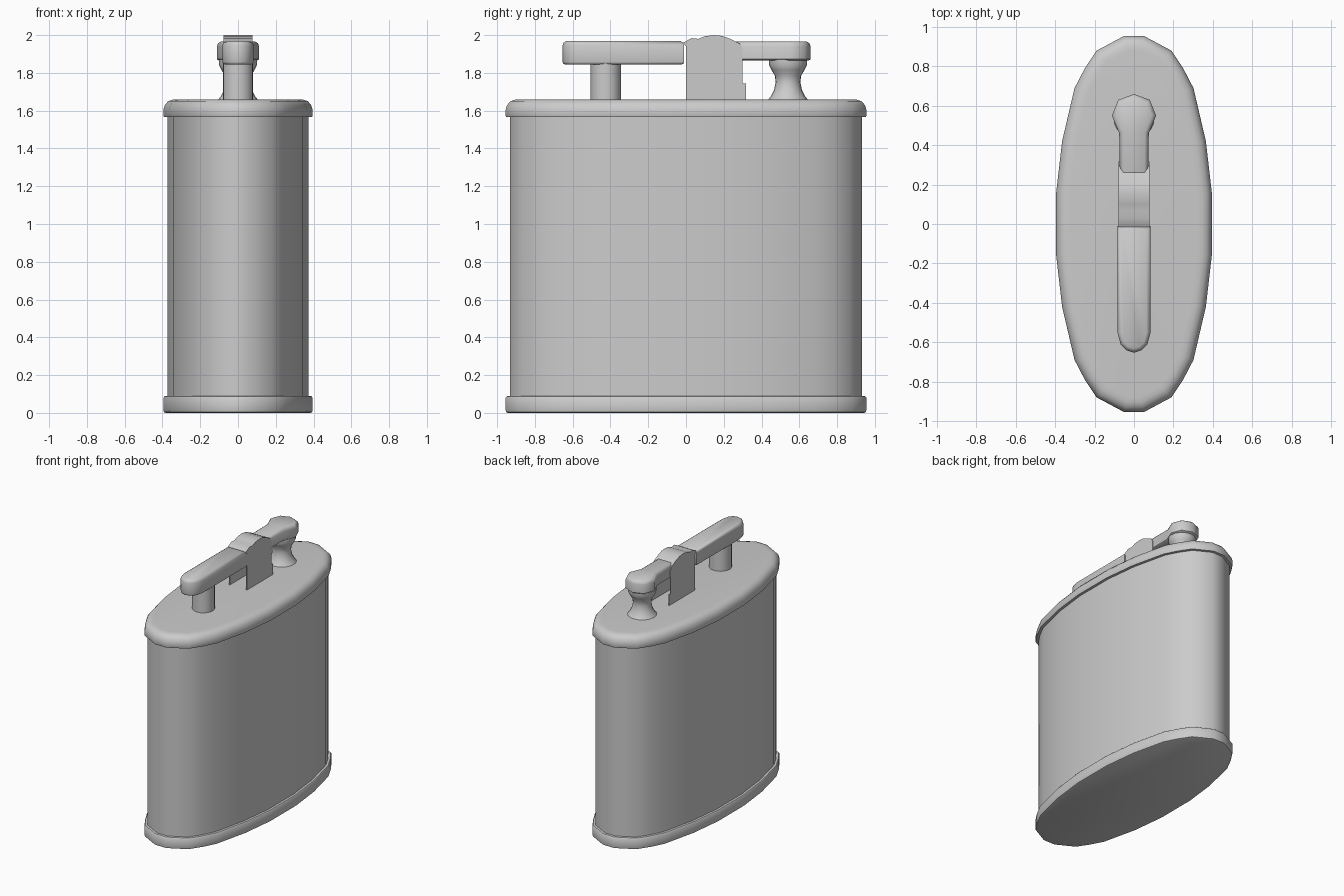
import bpy
import bmesh
import math
from mathutils import Vector

cube = bpy.data.objects.get("Cube")
if cube:
    bpy.data.objects.remove(cube)

metal = bpy.data.materials.new("grey metal")
metal.use_nodes = True
grey = (0.6, 0.6, 0.6, 1)
metal.diffuse_color = grey
metal.node_tree.nodes["Principled BSDF"].inputs["Base Color"].default_value = grey


def finish(name, bm, angle=40):
    bmesh.ops.recalc_face_normals(bm, faces=bm.faces)
    mesh = bpy.data.meshes.new(name)
    bm.to_mesh(mesh)
    bm.free()
    mesh.materials.append(metal)
    ob = bpy.data.objects.new(name, mesh)
    bpy.context.collection.objects.link(ob)
    bpy.ops.object.select_all(action="DESELECT")
    ob.select_set(True)
    bpy.context.view_layer.objects.active = ob
    bpy.ops.object.shade_smooth_by_angle(angle=math.radians(angle))
    return ob


def inset(outline, d):
    """Move a counter-clockwise outline inwards by d with mitred corners."""
    pts = [Vector(p) for p in outline]
    result = []
    for i, p in enumerate(pts):
        a = (p - pts[i - 1]).normalized()
        b = (pts[(i + 1) % len(pts)] - p).normalized()
        na, nb = Vector((-a.y, a.x)), Vector((-b.y, b.x))
        result.append(p + (na + nb) * d / (1 + na.dot(nb)))
    return result


def loft(name, outline, levels, angle=40):
    """Stack inset copies of an outline; levels are (inset, z)."""
    bm = bmesh.new()
    rings = [[bm.verts.new((p.x, p.y, z)) for p in inset(outline, d)] for d, z in levels]
    n = len(outline)
    for low, high in zip(rings, rings[1:]):
        for i in range(n):
            j = (i + 1) % n
            bm.faces.new((low[i], low[j], high[j], high[i]))
    bm.faces.new(rings[0])
    bm.faces.new(rings[-1])
    return finish(name, bm, angle)


def side_prism(name, profile, x0, x1):
    """Extrude a (y, z) profile across x."""
    bm = bmesh.new()
    face = bm.faces.new([bm.verts.new((x0, y, z)) for y, z in profile])
    made = bmesh.ops.extrude_face_region(bm, geom=[face])["geom"]
    moved = [v for v in made if isinstance(v, bmesh.types.BMVert)]
    bmesh.ops.translate(bm, vec=(x1 - x0, 0, 0), verts=moved)
    return finish(name, bm)


def mirrored(half):
    """Complete a right-hand half outline, listed front to back, across x."""
    return half + [(-x, y) for x, y in reversed(half) if x > 0]


def circle(y, r, n=20):
    return [(r * math.cos(math.tau * i / n), y + r * math.sin(math.tau * i / n)) for i in range(n)]


# oval footprint shared by base, body and cap
quarter = [(0.05, 0.955), (0.19, 0.88), (0.25, 0.79), (0.302, 0.69), (0.365, 0.42), (0.395, 0.16)]
oval = mirrored([(x, -y) for x, y in quarter] + quarter[::-1])
loft("base", oval, [(0.012, 0), (0.003, 0.004), (0, 0.015), (0, 0.08), (0.006, 0.088), (0.025, 0.09)])
loft("body", oval, [(0.022, 0.05), (0.022, 1.6)])
loft("cap", oval, [(0.03, 1.565), (0.003, 1.567), (0, 1.575), (0, 1.605),
                   (0.008, 1.63), (0.025, 1.65), (0.05, 1.658), (0.075, 1.66)], 50)

# front arm and its post
front_arm = mirrored([(0, -0.654), (0.04, -0.64), (0.068, -0.61), (0.083, -0.555), (0.083, -0.01)])
loft("front_arm", front_arm, [(0.012, 1.845), (0.003, 1.849), (0, 1.858), (0, 1.945),
                              (0.006, 1.96), (0.02, 1.97)], 50)
loft("front_post", circle(-0.425, 0.08), [(0, 1.64), (0, 1.86)])

# rear thumb lever on a waisted post
lever = mirrored([(0.072, 0.025), (0.075, 0.46), (0.112, 0.55), (0.08, 0.63), (0, 0.66)])
loft("thumb_lever", lever, [(0.01, 1.865), (0, 1.873), (0, 1.94), (0.006, 1.957), (0.02, 1.967)], 50)
waist = [(0.108, 1.655), (0.092, 1.675), (0.074, 1.71), (0.066, 1.75), (0.07, 1.785),
         (0.088, 1.815), (0.1, 1.84), (0.1, 1.87)]
loft("thumb_post", circle(0.54, 0.108), [(0.108 - r, z) for r, z in waist], 60)

# arched clip: two side plates joined by a curved top
arch = [(0.3, 1.93), (0.285, 1.955), (0.23, 1.982), (0.19, 1.996), (0.15, 2.0),
        (0.1, 1.994), (0.065, 1.98), (0.03, 1.984), (-0.015, 1.96)]
plate = [(0.0, 1.655), (0.318, 1.655), (0.318, 1.745), (0.3, 1.745)] + arch + [(0.0, 1.94)]
for side, name in ((1, "left_clip_plate"), (-1, "right_clip_plate")):
    side_prism(name, plate, side * 0.07, side * 0.078)
side_prism("clip_top", arch + [(0.0, 1.94)], -0.074, 0.074)
